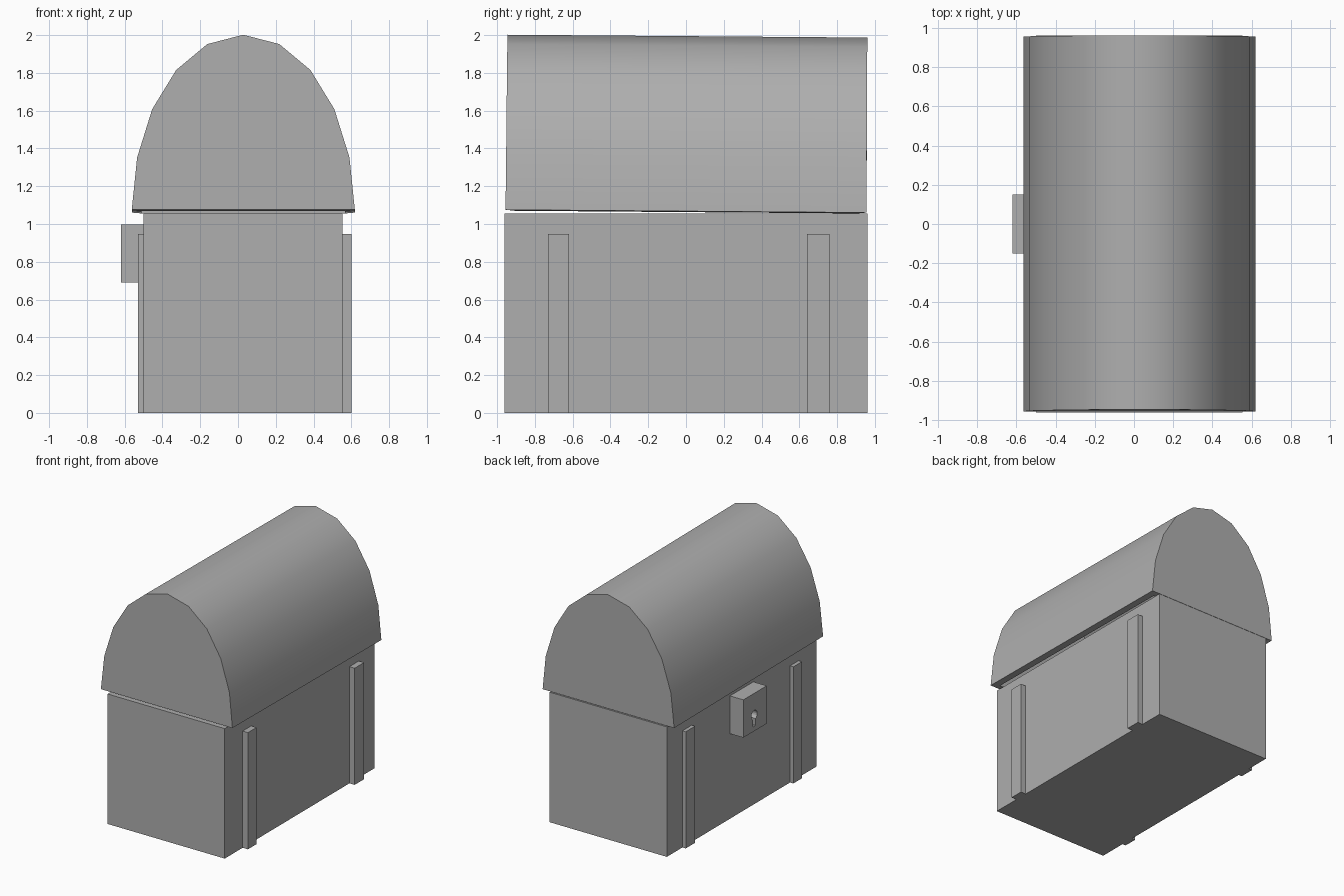
import bpy
import bmesh
from math import sin, cos, pi, radians
from mathutils import Matrix, Vector

cube = bpy.data.objects.get("Cube")
if cube:
    bpy.data.objects.remove(cube, do_unlink=True)

GREY = (0.425, 0.425, 0.425, 1)
grey = bpy.data.materials.new("plain grey")
grey.use_nodes = True
grey.diffuse_color = GREY
grey.node_tree.nodes["Principled BSDF"].inputs["Base Color"].default_value = GREY


def finish(name, bm):
    """Turn a bmesh into a named object with the shared material."""
    mesh = bpy.data.meshes.new(name)
    bm.to_mesh(mesh)
    bm.free()
    mesh.materials.append(grey)
    obj = bpy.data.objects.new(name, mesh)
    bpy.context.collection.objects.link(obj)
    return obj


def prism(name, outline, direction, skip=None):
    """Extrude a closed outline; drop the face whose normal points along skip."""
    bm = bmesh.new()
    face = bm.faces.new([bm.verts.new(p) for p in outline])
    ext = bmesh.ops.extrude_face_region(bm, geom=[face], use_keep_orig=True)
    moved = [v for v in ext["geom"] if isinstance(v, bmesh.types.BMVert)]
    bmesh.ops.translate(bm, verts=moved, vec=direction)
    bmesh.ops.recalc_face_normals(bm, faces=bm.faces)
    if skip:
        away = [f for f in bm.faces if f.normal.dot(Vector(skip)) > 0.99]
        bmesh.ops.delete(bm, geom=away, context='FACES')
    return finish(name, bm)


def box(name, x0, x1, y0, y1, z0, z1, skip=None):
    base = [(x0, y0, z0), (x1, y0, z0), (x1, y1, z0), (x0, y1, z0)]
    return prism(name, base, (0, 0, z1 - z0), skip)


def apply_modifier(obj, kind, **settings):
    mod = obj.modifiers.new(kind.title(), kind)
    for key, value in settings.items():
        setattr(mod, key, value)
    bpy.context.view_layer.objects.active = obj
    bpy.ops.object.modifier_apply(modifier=mod.name)


def thicken(obj, offset):
    apply_modifier(obj, 'SOLIDIFY', thickness=0.05, offset=offset, use_even_offset=True)


# Open-topped chest body, walls grown inwards
body = box("chest_body", -0.5, 0.553, -0.96, 0.96, 0, 1.055, skip=(0, 0, 1))
thicken(body, -1)

# Upright straps on both long sides
for side, x0, x1 in (("left", 0.553, 0.6), ("right", -0.53, -0.5)):
    for end, y0, y1 in (("front", -0.73, -0.62), ("back", 0.64, 0.76)):
        box(f"{side}_{end}_strap", x0, x1, y0, y1, 0, 0.947)

# Hollow barrel lid: half ellipse thickened outwards, tipped slightly to the back
steps = 10
arch = [(0.539 * cos(pi * i / steps), -0.907, 0.879 * sin(pi * i / steps))
        for i in range(steps + 1)]
lid = prism("barrel_lid", arch, (0, 1.814, 0), skip=(0, 0, -1))
thicken(lid, 1)
lid.data.transform(Matrix.Translation((0.028, 0, 1.063)) @ Matrix.Rotation(radians(-0.45), 4, 'X'))
bpy.ops.object.select_all(action='DESELECT')
lid.select_set(True)
bpy.context.view_layer.objects.active = lid
bpy.ops.object.shade_smooth_by_angle(angle=radians(40))

# Lock block with a keyhole cut into its outer face
lock = box("lock_block", -0.62, -0.5, -0.15, 0.15, 0.69, 0.997)
hole_y, hole_z, radius = 0.01, 0.82, 0.038
hole = [(-0.7, hole_y + radius * cos(a), hole_z + radius * sin(a))
        for a in (radians(-65 + 310 * i / 15) for i in range(16))]
hole += [(-0.7, hole_y - 0.018, hole_z - 0.09), (-0.7, hole_y + 0.018, hole_z - 0.09)]
cutter = prism("keyhole_cutter", hole, (0.14, 0, 0))
cutter.hide_render = True
apply_modifier(lock, 'BOOLEAN', operation='DIFFERENCE', object=cutter, solver='EXACT')
bpy.data.objects.remove(cutter, do_unlink=True)
